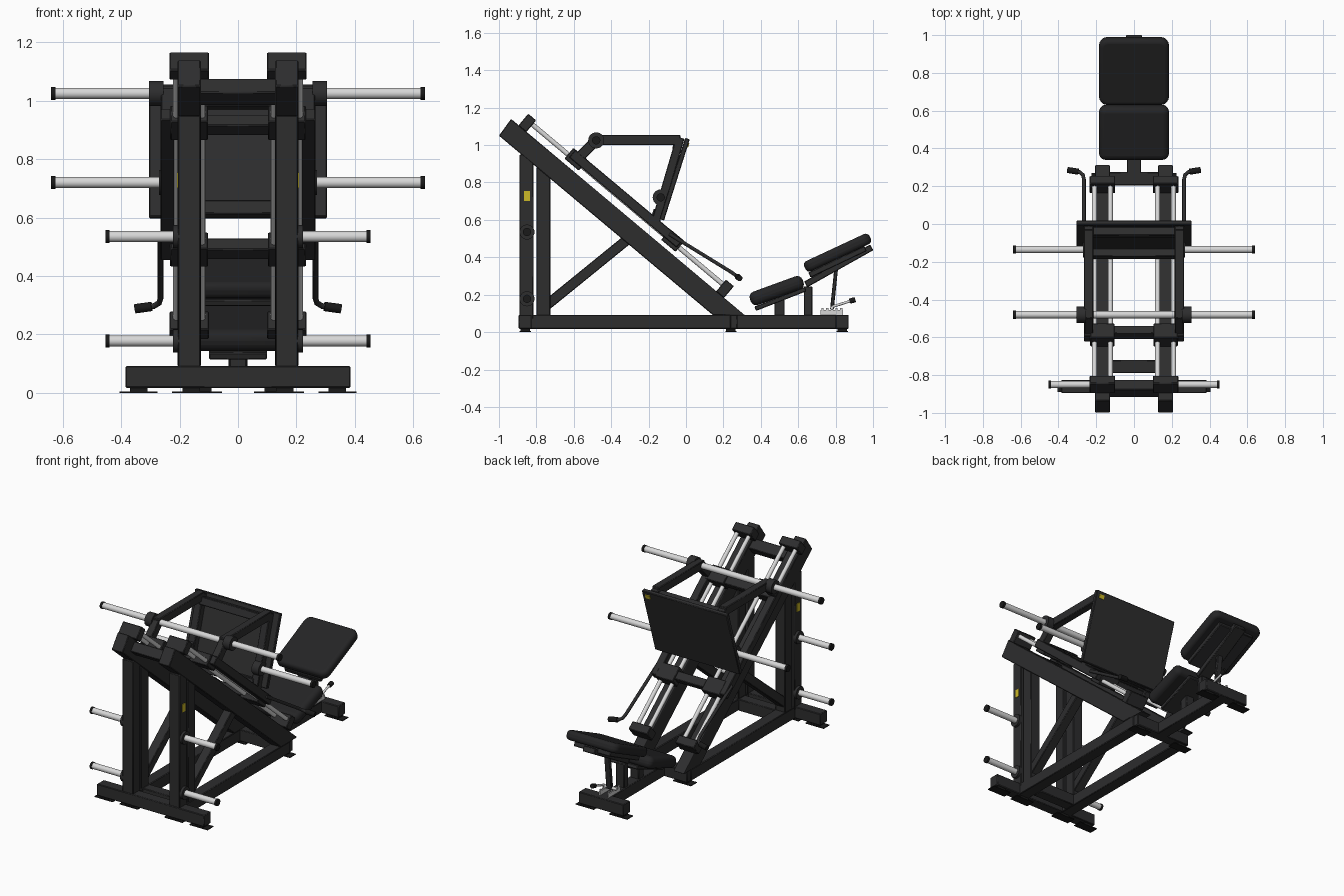
import bpy, bmesh
from math import atan2, cos, sin, radians, hypot
from mathutils import Vector

if "Cube" in bpy.data.objects:
    bpy.data.objects.remove(bpy.data.objects["Cube"], do_unlink=True)


def material(name, rgb, rough=0.5):
    m = bpy.data.materials.new(name)
    m.use_nodes = True
    m.diffuse_color = (*rgb, 1)
    b = m.node_tree.nodes["Principled BSDF"]
    b.inputs["Base Color"].default_value = (*rgb, 1)
    b.inputs["Roughness"].default_value = rough
    return m


FRAME = material("dark frame paint", (0.026, 0.026, 0.027))
PAD = material("black upholstery", (0.018, 0.018, 0.019))
RUBBER = material("black rubber", (0.01, 0.01, 0.01))
STEEL = material("polished steel", (0.68, 0.68, 0.68))
YELLOW = material("yellow label", (0.6, 0.48, 0.02))


def finish(name, bm, mat, bevel=0.0, segments=1):
    me = bpy.data.meshes.new(name)
    bmesh.ops.recalc_face_normals(bm, faces=bm.faces)
    bm.to_mesh(me)
    bm.free()
    ob = bpy.data.objects.new(name, me)
    bpy.context.scene.collection.objects.link(ob)
    me.materials.append(mat)
    if bevel:
        mod = ob.modifiers.new("bevel", "BEVEL")
        mod.width, mod.segments = bevel, segments
    bpy.ops.object.select_all(action="DESELECT")
    bpy.context.view_layer.objects.active = ob
    ob.select_set(True)
    bpy.ops.object.shade_smooth_by_angle(angle=radians(35))
    return ob


def box(name, loc, size, mat=FRAME, tilt=0.0, bevel=0.004):
    bm = bmesh.new()
    bmesh.ops.create_cube(bm, size=1)
    bmesh.ops.scale(bm, vec=size, verts=bm.verts)
    ob = finish(name, bm, mat, bevel)
    ob.location, ob.rotation_euler.x = loc, tilt
    return ob


def beam(name, x, a, b, width, height, mat=FRAME):
    """Square tube in a plane of constant x, between two (y, z) points."""
    dy, dz = b[0] - a[0], b[1] - a[1]
    mid = (x, (a[0] + b[0]) / 2, (a[1] + b[1]) / 2)
    return box(name, mid, (width, hypot(dy, dz), height), mat, atan2(dz, dy))


def rod(name, a, b, r, mat=STEEL):
    a, b = Vector(a), Vector(b)
    bm = bmesh.new()
    bmesh.ops.create_cone(bm, cap_ends=True, segments=24, radius1=r, radius2=r, depth=(b - a).length)
    ob = finish(name, bm, mat)
    ob.location = (a + b) / 2
    ob.rotation_euler = (b - a).to_track_quat("Z", "Y").to_euler()
    return ob


def pipe(name, points, r, mat):
    cu = bpy.data.curves.new(name, "CURVE")
    cu.dimensions, cu.bevel_depth, cu.bevel_resolution, cu.use_fill_caps = "3D", r, 3, True
    sp = cu.splines.new("POLY")
    sp.points.add(len(points) - 1)
    for p, co in zip(sp.points, points):
        p.co = (*co, 1)
    ob = bpy.data.objects.new(name, cu)
    bpy.context.scene.collection.objects.link(ob)
    cu.materials.append(mat)
    return ob


def extrude_profile(name, profile, x, width, mat=FRAME):
    bm = bmesh.new()
    f = bm.faces.new([bm.verts.new((x - width / 2, y, z)) for y, z in profile])
    ext = bmesh.ops.extrude_face_region(bm, geom=[f])["geom"]
    bmesh.ops.translate(bm, vec=(width, 0, 0), verts=[v for v in ext if isinstance(v, bmesh.types.BMVert)])
    return finish(name, bm, mat, 0.004)


def cushion(name, loc, size, tilt, corner, soft):
    bm = bmesh.new()
    bmesh.ops.create_cube(bm, size=1)
    bmesh.ops.scale(bm, vec=size, verts=bm.verts)
    upright = [e for e in bm.edges if abs(e.verts[0].co.z - e.verts[1].co.z) > 0.01]
    bmesh.ops.bevel(bm, geom=upright, offset=corner, segments=5, affect="EDGES", profile=0.5)
    ob = finish(name, bm, PAD, soft, 4)
    ob.location, ob.rotation_euler.x = loc, tilt
    return ob


# Coordinates along (s) and above (n) the sloping rails
SLOPE = radians(40)


def on_rail(s, n):
    return (-0.935 + s * cos(SLOPE) + n * sin(SLOPE), 1.14 - s * sin(SLOPE) + n * cos(SLOPE))


def rail_block(name, x, s, n, size, mat=FRAME):
    return box(name, (x, *on_rail(s, n)), size, mat, -SLOPE)


# Base frame
BASE_Z, BASE_H = 0.055, 0.075
box("front_base_bar", (0, -0.86, BASE_Z), (0.77, 0.07, BASE_H))
box("inner_base_bar", (0, -0.755, BASE_Z), (0.26, 0.07, BASE_H))
box("middle_base_bar", (0, 0.24, BASE_Z), (0.4, 0.07, BASE_H))
box("rear_base_bar", (0, 0.835, BASE_Z), (0.32, 0.07, BASE_H))
box("centre_base_beam", (0, 0.53, BASE_Z), (0.075, 0.6, BASE_H))
box("top_cross_bar", (0, -0.87, 1.03), (0.26, 0.07, 0.065), tilt=-SLOPE)

for sx, side in ((1, "left"), (-1, "right")):
    x = sx * 0.167
    # Feet
    for fx, fy in ((0.34, -0.86), (0.16, -0.86), (0.16, 0.24), (0.12, 0.835)):
        box(f"foot_plate_{side}", (sx * fx, fy, 0.003), (0.13, 0.06, 0.005), RUBBER, bevel=0)
        box(f"foot_{side}", (sx * fx, fy, 0.012), (0.06, 0.05, 0.016), RUBBER, bevel=0)

    # Side rail, posts, brace and sloping rail
    box(f"base_rail_{side}", (x, -0.31, BASE_Z), (0.076, 1.1, BASE_H))
    box(f"front_post_{side}", (x, -0.853, 0.51), (0.077, 0.075, 0.88))
    box(f"rear_post_{side}", (x, -0.763, 0.48), (0.07, 0.075, 0.8))
    beam(f"brace_{side}", x, (-0.75, 0.14), (-0.27, 0.53), 0.06, 0.055)
    extrude_profile(f"sloping_rail_{side}", [(-1, 1.05), (-0.935, 1.14), (0.315, 0.09), (0.145, 0.09)], x, 0.08)
    box(f"post_label_{side}", (sx * 0.207, -0.85, 0.728), (0.005, 0.03, 0.052), YELLOW, bevel=0)

    # Guide rods and their end blocks
    for dx in (-0.042, 0.042):
        rod(f"guide_rod_{side}", (x + dx, *on_rail(0.08, 0.05)), (x + dx, *on_rail(1.46, 0.05)), 0.013)
    for s in (0.08, 1.46):
        rail_block(f"rod_end_block_{side}", x, s, 0.039, (0.135, 0.055, 0.082))

    # Storage pegs
    for z in (0.535, 0.178):
        rod(f"storage_hub_{side}", (sx * 0.2, -0.85, z), (sx * 0.222, -0.85, z), 0.04, FRAME)
        rod(f"storage_peg_{side}", (sx * 0.2, -0.85, z), (sx * 0.442, -0.85, z), 0.019)
        rod(f"storage_cap_{side}", (sx * 0.44, -0.85, z), (sx * 0.453, -0.85, z), 0.022, RUBBER)

    # Sliding carriage
    cx = sx * 0.24
    for s in (0.405, 1.08):
        rail_block(f"slide_bearing_{side}", x, s, 0.058, (0.13, 0.1, 0.075))
    beam(f"carriage_tube_{side}", cx, on_rail(0.37, 0.068), on_rail(1.12, 0.068), 0.05, 0.052)
    beam(f"carriage_upright_{side}", cx, on_rail(0.41, 0.06), (-0.48, 1.025), 0.048, 0.055)
    beam(f"carriage_arm_{side}", cx, (-0.5, 1.027), (-0.03, 1.027), 0.05, 0.055)
    beam(f"plate_support_{side}", cx, (-0.03, 1.04), (-0.165, 0.58), 0.05, 0.045)

    # Loading hubs and pegs
    for y, z, inner in ((-0.48, 1.025, 0.255), (-0.135, 0.72, 0.22)):
        rod(f"loading_hub_{side}", (sx * inner, y, z), (sx * (inner + 0.05), y, z), 0.043, FRAME)
        rod(f"loading_peg_{side}", (sx * inner, y, z), (sx * 0.628, y, z), 0.019)
        rod(f"loading_cap_{side}", (sx * 0.625, y, z), (sx * 0.64, y, z), 0.022, RUBBER)

    # Release handle
    pipe(f"release_handle_{side}", [(sx * px, py, pz) for px, py, pz in (
        (0.265, -0.09, 0.525), (0.265, 0.235, 0.325), (0.27, 0.26, 0.308),
        (0.288, 0.275, 0.297), (0.34, 0.283, 0.29))], 0.01, FRAME)
    rod(f"handle_grip_{side}", (sx * 0.295, 0.277, 0.296), (sx * 0.352, 0.286, 0.288), 0.016, RUBBER)

# Carriage cross members
rod("loading_bar", (-0.3, -0.48, 1.025), (0.3, -0.48, 1.025), 0.019)
for s in (0.42, 1.08):
    rail_block("carriage_cross_bar", 0, s, 0.062, (0.46, 0.055, 0.05))

# Foot plate with frame behind and label on the front face
tilt = atan2(0.435, 0.14)
beam("foot_plate", 0, (0.008, 1.035), (-0.13, 0.6), 0.61, 0.026)
for y, z in ((-0.045, 1.0), (-0.158, 0.63)):
    box("plate_cross_bar", (0, y, z), (0.46, 0.05, 0.045), tilt=tilt)
box("plate_label", (0.265, 0.0125, 0.998), (0.035, 0.025, 0.005), YELLOW, tilt, 0)

# Seat and backrest
cushion("seat_pad", (0, 0.485, 0.222), (0.37, 0.3, 0.075), radians(20), 0.035, 0.03)
beam("seat_bar", 0, (0.37, 0.125), (0.64, 0.23), 0.2, 0.025)
cushion("backrest_pad", (0, 0.81, 0.425), (0.37, 0.385, 0.06), radians(25), 0.045, 0.022)
beam("backrest_bar", 0, (0.64, 0.255), (0.993, 0.453), 0.085, 0.035)
beam("backrest_board", 0, (0.66, 0.305), (0.96, 0.447), 0.26, 0.03)
box("seat_front_post", (0, 0.5, 0.13), (0.06, 0.055, 0.1))
box("seat_rear_post", (0, 0.653, 0.165), (0.06, 0.045, 0.16))

# Backrest adjuster: strut, toothed plates and lever
beam("adjuster_strut", 0, (0.805, 0.36), (0.78, 0.12), 0.04, 0.02)
for x in (-0.03, 0.03):
    box("adjuster_plate", (x, 0.78, 0.105), (0.008, 0.12, 0.025), STEEL, bevel=0)
    for i in range(5):
        box("adjuster_tooth", (x, 0.73 + i * 0.025, 0.122), (0.008, 0.012, 0.014), STEEL, bevel=0)
rod("adjuster_pin", (-0.05, 0.78, 0.13), (0.05, 0.78, 0.13), 0.009)
rod("adjuster_lever", (0.04, 0.78, 0.135), (0.04, 0.885, 0.168), 0.007)
rod("lever_knob", (0.04, 0.875, 0.165), (0.04, 0.905, 0.174), 0.014, RUBBER)
